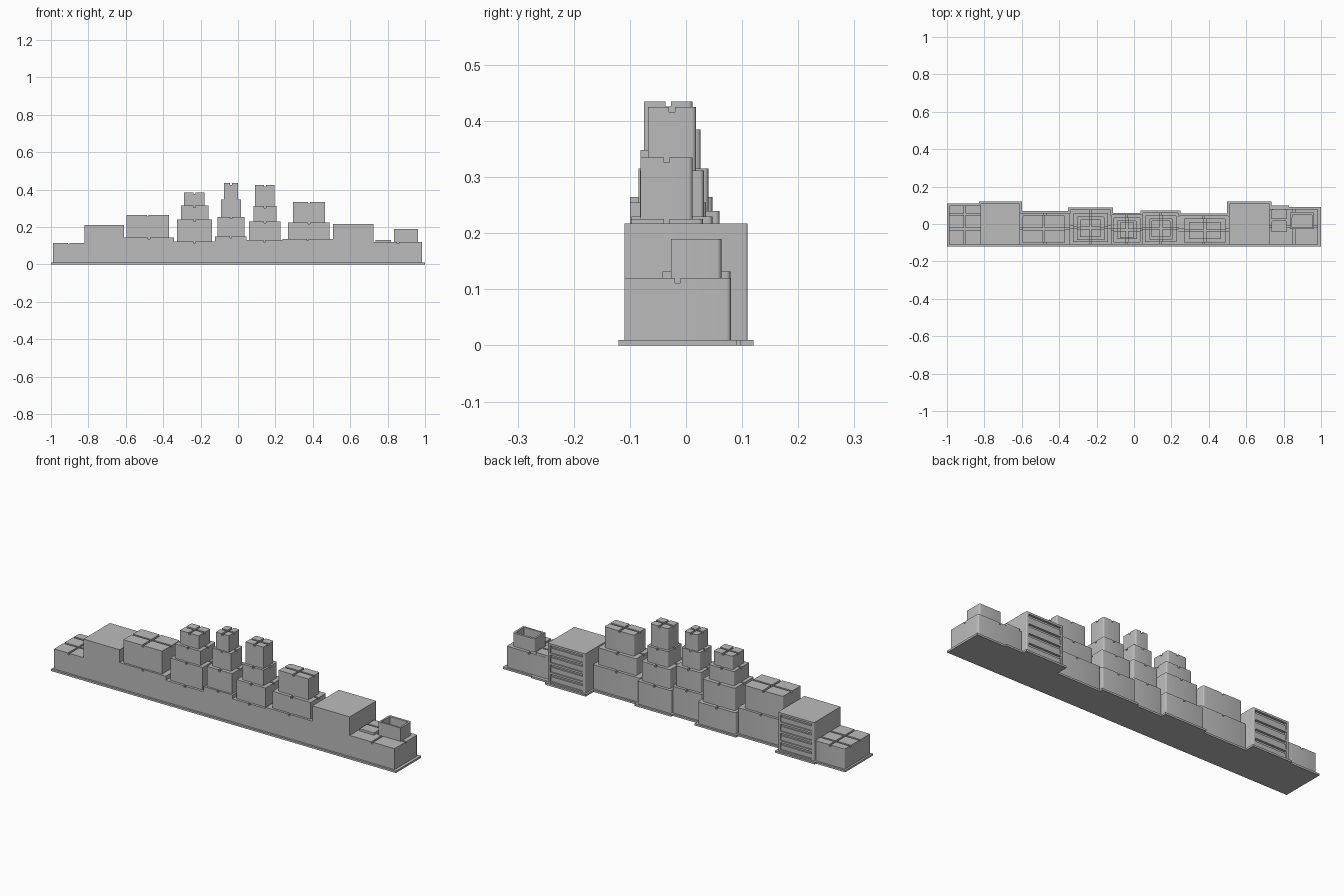
import bpy
import bmesh

cube = bpy.data.objects.get("Cube")
if cube:
    bpy.data.objects.remove(cube, do_unlink=True)

grey = bpy.data.materials.new("plain grey")
grey.use_nodes = True
COLOUR = (0.5, 0.5, 0.5, 1)
grey.diffuse_color = COLOUR
grey.node_tree.nodes["Principled BSDF"].inputs["Base Color"].default_value = COLOUR

FRONT = -0.11
FLOOR = 0.01
GROOVE = 0.009     # depth of the lid grooves
HALF = 0.005       # half their width


def finish(bm, name):
    bmesh.ops.recalc_face_normals(bm, faces=bm.faces)
    mesh = bpy.data.meshes.new(name)
    bm.to_mesh(mesh)
    bm.free()
    mesh.materials.append(grey)
    obj = bpy.data.objects.new(name, mesh)
    bpy.context.collection.objects.link(obj)
    bpy.ops.object.select_all(action="DESELECT")
    obj.select_set(True)
    bpy.context.view_layer.objects.active = obj
    bpy.ops.object.shade_smooth_by_angle()
    return obj


def block(x, y, z, round_back=0.008):
    """Box between (min, max) pairs with softened back corners."""
    bm = bmesh.new()
    bmesh.ops.create_cube(bm, size=1)
    for v in bm.verts:
        v.co = [lim[1] if c > 0 else lim[0] for c, lim in zip(v.co, (x, y, z))]
    if round_back:
        edges = [e for e in bm.edges if all(abs(v.co.y - y[1]) < 1e-5 for v in e.verts)
                 and abs(e.verts[0].co.x - e.verts[1].co.x) < 1e-5]
        bmesh.ops.bevel(bm, geom=edges, offset=round_back, segments=4,
                        profile=0.5, affect="EDGES")
    return bm


def cut(bm, axis, pos):
    co, no = [0, 0, 0], [0, 0, 0]
    co[axis], no[axis] = pos, 1
    bmesh.ops.bisect_plane(bm, geom=bm.verts[:] + bm.edges[:] + bm.faces[:],
                           plane_co=co, plane_no=no)


def push(bm, faces, offset):
    out = bmesh.ops.extrude_face_region(bm, geom=faces)
    verts = [g for g in out["geom"] if isinstance(g, bmesh.types.BMVert)]
    bmesh.ops.translate(bm, verts=verts, vec=offset)
    bmesh.ops.delete(bm, geom=[f for f in faces if f.is_valid], context="FACES")


def grooved_box(name, x, y, z, groove_y=None):
    """Box whose lid is crossed by narrow channels."""
    gx = [sum(x) / 2]
    gy = groove_y or [sum(y) / 2]
    top = z[1] - GROOVE
    bm = block(x, y, (z[0], top))
    for axis, places in ((0, gx), (1, gy)):
        for p in places:
            cut(bm, axis, p - HALF)
            cut(bm, axis, p + HALF)
    pads = []
    for f in bm.faces:
        c = f.calc_center_median()
        if f.normal.z > 0.9 and all(abs(c.x - p) > HALF for p in gx) \
                and all(abs(c.y - p) > HALF for p in gy):
            pads.append(f)
    push(bm, pads, (0, 0, GROOVE))
    finish(bm, name)


def cabinet(name, x, back, top):
    """Plain block with four recessed drawers in its back."""
    rim, rows = 0.014, 4
    bm = block(x, (FRONT, back), (FLOOR, top), 0.005)
    pitch = (top - FLOOR - rim / 2) / rows
    slots = [(FLOOR + rim / 2 + i * pitch, FLOOR + (i + 1) * pitch - rim / 4)
             for i in range(rows)]
    for p in (x[0] + rim, x[1] - rim):
        cut(bm, 0, p)
    for low, high in slots:
        cut(bm, 2, low)
        cut(bm, 2, high)
    holes = []
    for f in bm.faces:
        c = f.calc_center_median()
        if f.normal.y > 0.99 and x[0] + rim < c.x < x[1] - rim \
                and any(a < c.z < b for a, b in slots):
            holes.append(f)
    push(bm, holes, (0, -0.012, 0))
    finish(bm, name)
    # drawer fronts leave a finger gap above
    for i, (low, high) in enumerate(slots):
        panel = block((x[0] + rim + 0.002, x[1] - rim - 0.002),
                      (back - 0.013, back - 0.004), (low + 0.002, high - 0.013), 0)
        finish(panel, f"{name}_drawer_{i + 1}")


# plinth following the stepped back of the row: right end and back of each column
columns = [(-0.82, 0.10), (-0.61, 0.11), (-0.342, 0.06), (-0.122, 0.078), (0.045, 0.05),
           (0.238, 0.062), (0.508, 0.045), (0.725, 0.11), (0.82, 0.088), (0.99, 0.08)]
outline = [(-1, FRONT - FLOOR)]
left = -1
for i, (right, back) in enumerate(columns):
    if i == len(columns) - 1:
        right = 1
    else:
        right += FLOOR if back > columns[i + 1][1] else -FLOOR
    outline += [(left, back + FLOOR), (right, back + FLOOR)]
    left = right
outline.append((1, FRONT - FLOOR))
bm = bmesh.new()
face = bm.faces.new([bm.verts.new((px, py, 0)) for px, py in outline])
out = bmesh.ops.extrude_face_region(bm, geom=[face])
bmesh.ops.translate(bm, vec=(0, 0, FLOOR),
                    verts=[g for g in out["geom"] if isinstance(g, bmesh.types.BMVert)])
finish(bm, "plinth")

# stacks of grooved boxes, bottom to top: x limits, y limits, top height
stacks = {
    "wide_stack": [((-0.61, -0.342), (FRONT, 0.06), 0.145),
                   ((-0.595, -0.37), (-0.1, 0.047), 0.265)],
    "four_tier_stack": [((-0.342, -0.122), (FRONT, 0.078), 0.123),
                        ((-0.325, -0.138), (-0.097, 0.06), 0.24),
                        ((-0.306, -0.158), (-0.085, 0.04), 0.315),
                        ((-0.288, -0.178), (-0.07, 0.026), 0.385)],
    "tall_stack": [((-0.122, 0.045), (FRONT, 0.05), 0.15),
                   ((-0.11, 0.035), (-0.1, 0.036), 0.255),
                   ((-0.092, 0.016), (-0.081, 0.018), 0.348),
                   ((-0.075, 0), (-0.075, 0.012), 0.435)],
    "square_stack": [((0.045, 0.238), (FRONT, 0.062), 0.13),
                     ((0.06, 0.227), (-0.097, 0.047), 0.23),
                     ((0.083, 0.205), (-0.082, 0.032), 0.312),
                     ((0.092, 0.195), (-0.068, 0.018), 0.425)],
    "three_tier_stack": [((0.238, 0.508), (FRONT, 0.045), 0.137),
                         ((0.268, 0.49), (-0.098, 0.03), 0.225),
                         ((0.293, 0.465), (-0.081, 0.012), 0.335)],
}
for name, tiers in stacks.items():
    z0 = FLOOR
    for i, (x, y, z1) in enumerate(tiers):
        grooved_box(f"{name}_box_{i + 1}", x, y, (z0, z1))
        z0 = z1 - GROOVE

# low end boxes
grooved_box("right_end_box", (-0.99, -0.82), (FRONT, 0.10), (FLOOR, 0.115), [-0.027, 0.052])
grooved_box("left_end_box", (0.725, 0.985), (FRONT, 0.08), (FLOOR, 0.12))
for i, y in enumerate([(-0.042, 0.018), (0.026, 0.079)]):
    finish(block((0.735, 0.818), y, (0.11, 0.132)), f"small_lid_{i + 1}")

# open tray on the left end
bm = block((0.835, 0.962), (-0.027, 0.063), (0.11, 0.19))
top = max(bm.faces, key=lambda f: f.calc_center_median().z)
bmesh.ops.inset_region(bm, faces=[top], thickness=0.012)
push(bm, [top], (0, 0, -0.045))
finish(bm, "open_tray")

# drawer cabinets
cabinet("right_cabinet", (-0.82, -0.61), 0.11, 0.212)
cabinet("left_cabinet", (0.508, 0.725), 0.11, 0.217)
